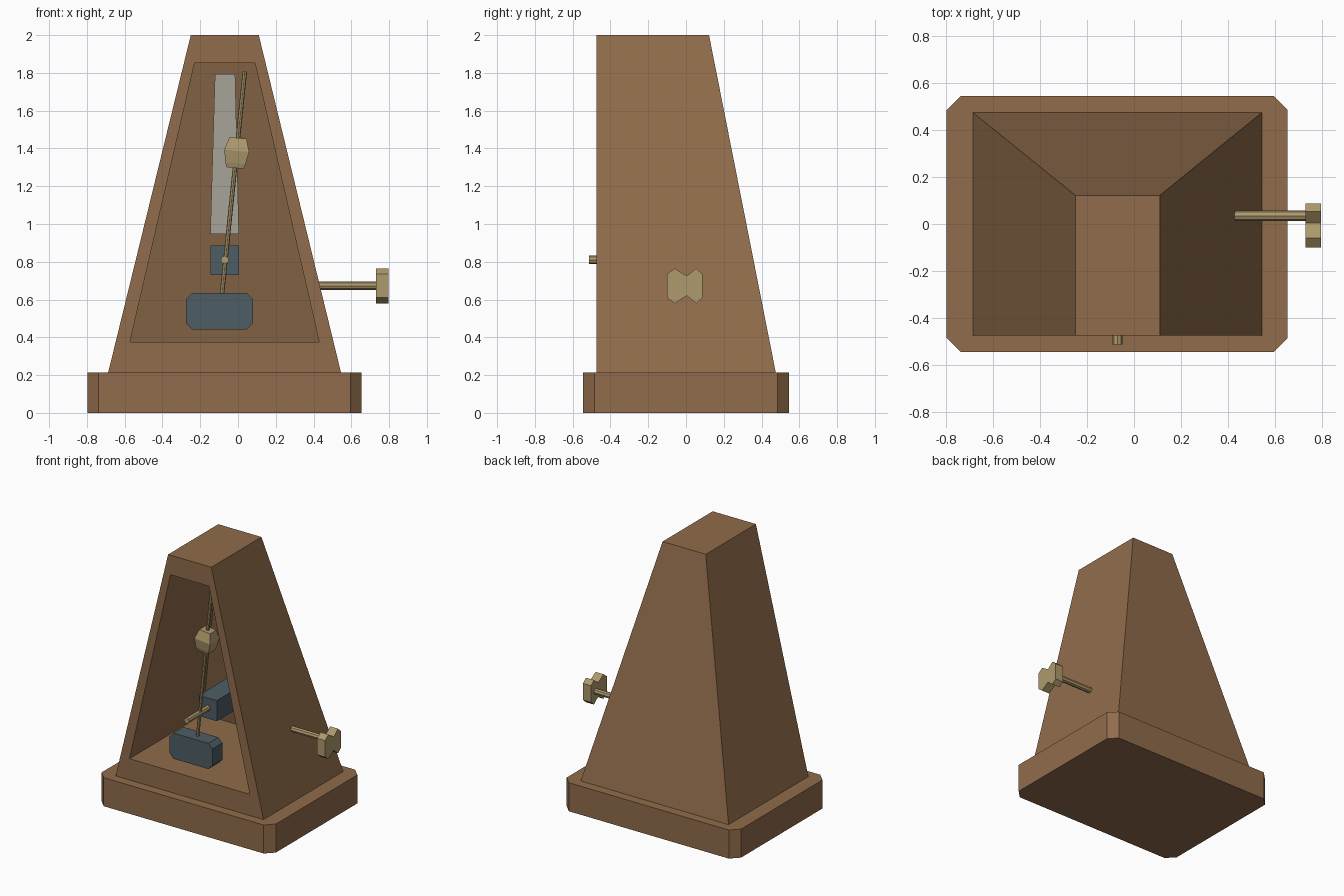
import bpy, bmesh
from mathutils import Vector

if "Cube" in bpy.data.objects:
    bpy.data.objects.remove(bpy.data.objects["Cube"])


def material(name, rgb):
    m = bpy.data.materials.new(name)
    m.diffuse_color = (*rgb, 1)
    m.use_nodes = True
    m.node_tree.nodes["Principled BSDF"].inputs["Base Color"].default_value = m.diffuse_color
    return m


wood = material("wood", (0.28, 0.15, 0.07))
brass = material("brass", (0.42, 0.32, 0.15))
steel = material("steel", (0.075, 0.11, 0.13))
ivory = material("ivory", (0.48, 0.46, 0.40))


def make(name, verts, faces, mat):
    bm = bmesh.new()
    vs = [bm.verts.new(v) for v in verts]
    for f in faces:
        bm.faces.new([vs[i] for i in f])
    bmesh.ops.recalc_face_normals(bm, faces=bm.faces[:])
    me = bpy.data.meshes.new(name)
    bm.to_mesh(me)
    bm.free()
    me.materials.append(mat)
    ob = bpy.data.objects.new(name, me)
    bpy.context.collection.objects.link(ob)
    return ob


def loft(name, rings, mat):
    """Skin equal-length rings and cap both ends."""
    n = len(rings[0])
    faces = [[r * n + i, r * n + (i + 1) % n, (r + 1) * n + (i + 1) % n, (r + 1) * n + i]
             for r in range(len(rings) - 1) for i in range(n)]
    faces += [list(range(n)), list(range((len(rings) - 1) * n, len(rings) * n))]
    return make(name, [v for ring in rings for v in ring], faces, mat)


def prism(name, pts, lo, hi, axis, mat):
    """Extrude a 2D outline from lo to hi along the given axis."""
    def place(p, d):
        v = list(p)
        v.insert(axis, d)
        return v
    return loft(name, [[place(p, d) for p in pts] for d in (lo, hi)], mat)


def chamfered(a0, a1, b0, b1, c):
    return [(a0 + c, b0), (a1 - c, b0), (a1, b0 + c), (a1, b1 - c),
            (a1 - c, b1), (a0 + c, b1), (a0, b1 - c), (a0, b0 + c)]


def rod(name, start, end, radius, mat, sides=8):
    start, end = Vector(start), Vector(end)
    axis = end - start
    bm = bmesh.new()
    bmesh.ops.create_cone(bm, cap_ends=True, segments=sides, radius1=radius,
                          radius2=radius, depth=axis.length)
    me = bpy.data.meshes.new(name)
    bm.to_mesh(me)
    bm.free()
    me.materials.append(mat)
    ob = bpy.data.objects.new(name, me)
    ob.location = (start + end) / 2
    ob.rotation_mode = 'QUATERNION'
    ob.rotation_quaternion = axis.to_track_quat('Z', 'Y')
    bpy.context.collection.objects.link(ob)
    return ob


def trapezoid(x0, x1, z0, x2, x3, z1, y0, y1):
    return [(x0, y0, z0), (x1, y0, z0), (x3, y1, z1), (x2, y1, z1)]


# plinth with cut corners
prism("base", chamfered(-0.798, 0.655, -0.545, 0.545, 0.06), 0, 0.215, 2, wood)

# hollow tapering case: outer front, outer back, opening, cavity back
outer = (-0.687, 0.545, 0.215, -0.25, 0.11, 2.0)
inner = (-0.572, 0.43, 0.375, -0.23, 0.09, 1.852)
rings = [trapezoid(*inner, 0.40, 0.10), trapezoid(*inner, -0.475, -0.475),
         trapezoid(*outer, -0.475, -0.475), trapezoid(*outer, 0.475, 0.122)]
loft("case", rings, wood)

# tempo scale lying on the sloping back wall
loft("scale_plate", [trapezoid(-0.147, 0.005, 0.948, -0.122, -0.015, 1.795, y0, y1)
                     for y0, y1 in ((0.265, 0.09), (0.29, 0.117))], ivory)

# pivot block and axle
prism("pivot_block", [(-0.145, 0.73), (0.005, 0.73), (0.005, 0.885), (-0.145, 0.885)],
      -0.26, 0.32, 1, steel)
rod("pivot_axle", (-0.07, -0.513, 0.81), (-0.07, -0.25, 0.81), 0.022, brass)

# pendulum rod with its lower bob
rod("pendulum_rod", (-0.09, -0.36, 0.58), (0.036, -0.36, 1.807), 0.012, brass)
prism("pendulum_bob", chamfered(-0.275, 0.08, 0.442, 0.635, 0.033), -0.42, -0.30, 1, steel)

# sliding weight, tilted with the rod
bands = [(-0.08, 0.045), (-0.055, 0.054), (0.012, 0.066), (0.08, 0.045)]
weight = loft("sliding_weight",
              [[(-w, -w * 0.85, z), (w, -w * 0.85, z), (w, w * 0.85, z), (-w, w * 0.85, z)]
               for z, w in bands], brass)
weight.location = (-0.008, -0.36, 1.376)
weight.rotation_euler = (0, 0.103, 0)

# winding key
rod("key_shaft", (0.40, 0.035, 0.673), (0.74, 0.035, 0.673), 0.022, brass)
top = [(-0.1, 0.735), (-0.06, 0.765), (0.004, 0.725), (0.054, 0.765), (0.088, 0.735)]
bottom = [(y, 1.345 - z) for y, z in reversed(top)]
prism("key_handle", top + bottom, 0.73, 0.796, 0, brass)
